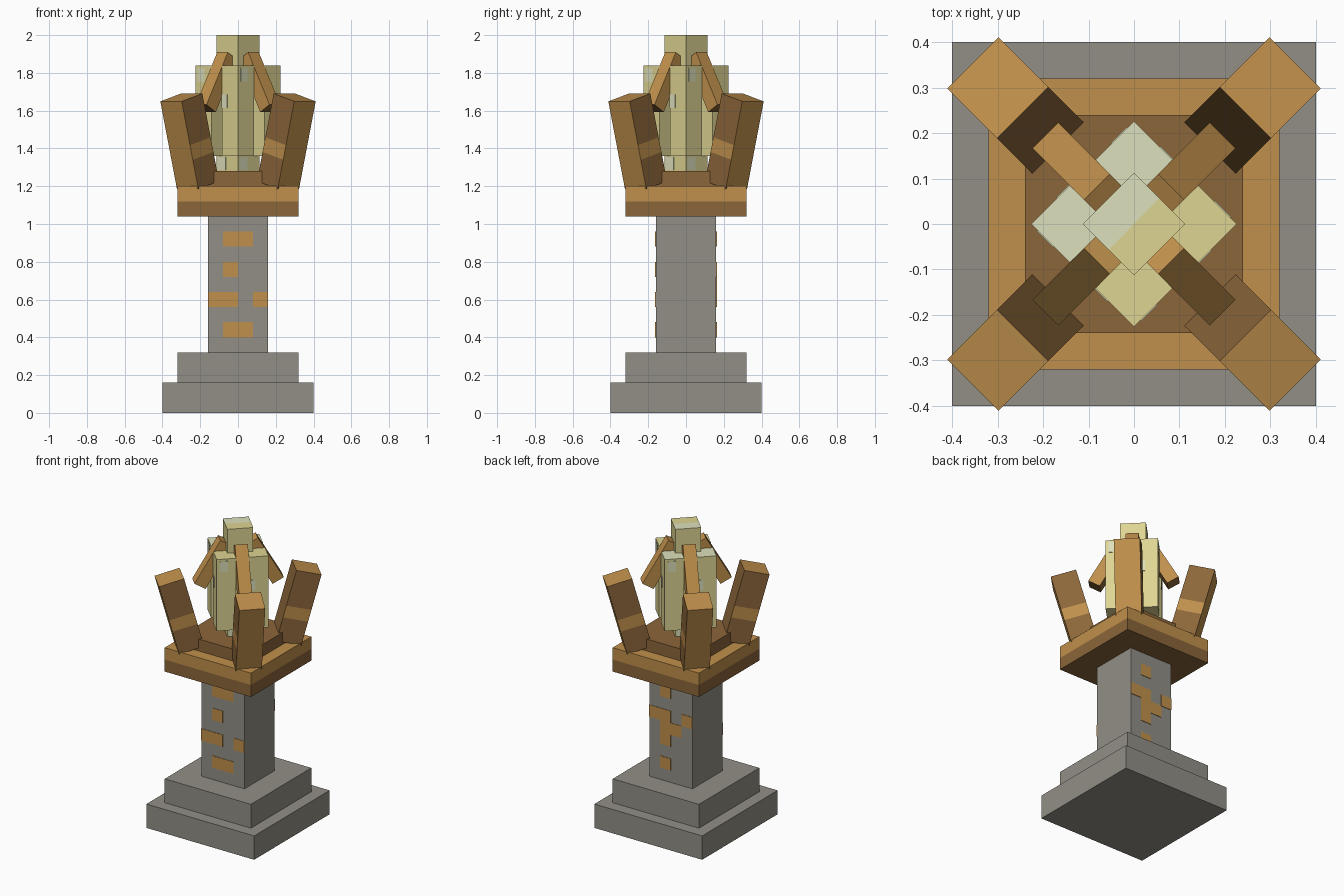
import bpy, bmesh, math
from mathutils import Matrix, Vector

if "Cube" in bpy.data.objects:
    bpy.data.objects.remove(bpy.data.objects["Cube"])


def srgb(r, g, b):
    lin = lambda c: c / 12.92 if c <= 0.04045 else ((c + 0.055) / 1.055) ** 2.4
    return (lin(r / 255), lin(g / 255), lin(b / 255), 1)


def material(name, rgb):
    m = bpy.data.materials.new(name)
    m.diffuse_color = srgb(*rgb)
    m.use_nodes = True
    m.node_tree.nodes["Principled BSDF"].inputs["Base Color"].default_value = m.diffuse_color
    return m


STONE = material("stone_grey", (146, 143, 134))
ORANGE = material("copper_orange", (192, 144, 76))
BROWN = material("aged_brown", (140, 102, 58))
YELLOW = material("crystal_yellow", (222, 213, 146))
PALE = material("crystal_pale", (222, 224, 188))


def box(name, size, centre, mats, matrix=Matrix(), cuts=(), rule=None):
    """Box with optional cutting planes (point, normal) and a face colour rule."""
    bm = bmesh.new()
    bmesh.ops.create_cube(bm, size=1)
    bmesh.ops.scale(bm, vec=size, verts=bm.verts)
    bmesh.ops.translate(bm, vec=centre, verts=bm.verts)
    for point, normal in cuts:
        bmesh.ops.bisect_plane(bm, geom=bm.verts[:] + bm.edges[:] + bm.faces[:],
                               plane_co=point, plane_no=normal)
    bm.normal_update()
    if rule:
        for f in bm.faces:
            f.material_index = rule(f.calc_center_median(), f.normal)
    bm.transform(matrix)
    mesh = bpy.data.meshes.new(name)
    bm.to_mesh(mesh)
    bm.free()
    for m in mats:
        mesh.materials.append(m)
    ob = bpy.data.objects.new(name, mesh)
    bpy.context.collection.objects.link(ob)
    return ob


# Stone pedestal
box("base_slab", (0.8, 0.8, 0.16), (0, 0, 0.08), [STONE])
box("base_step", (0.64, 0.64, 0.16), (0, 0, 0.24), [STONE])
box("column", (0.32, 0.32, 0.72), (0, 0, 0.68), [STONE])

# Copper flecks on the front and back of the column: (x min, x max, z min)
front = [(-0.08, 0.08, 0.88), (-0.08, 0, 0.72), (-0.16, 0, 0.56),
         (0.08, 0.16, 0.56), (-0.08, 0.08, 0.40)]
back = [(0, 0.08, 0.88), (0, 0.16, 0.72), (-0.16, -0.08, 0.72),
        (-0.08, 0.08, 0.64), (0, 0.08, 0.56), (0, 0.08, 0.40)]
for side, flecks in ((-1, front), (1, back)):
    for x0, x1, z0 in flecks:
        box("column_fleck", (x1 - x0, 0.006, 0.08),
            ((x0 + x1) / 2, side * 0.16, z0 + 0.04), [ORANGE])

# Tray: orange upper half and top, brown lower half, raised brown bed
box("tray", (0.64, 0.64, 0.16), (0, 0, 1.12), [ORANGE, BROWN],
    cuts=[((0, 0, 1.12), (0, 0, 1))], rule=lambda c, n: int(c.z < 1.12))
box("tray_bed", (0.48, 0.48, 0.08), (0, 0, 1.24), [BROWN])


# Prongs: x is radial, z runs along the prong
def post_rule(c, n):
    if n.x > 0.5 or n.z > 0.5:
        return 0
    if abs(n.y) > 0.5 and -0.08 < c.z < 0:
        return 0
    return 1


def claw_rule(c, n):
    return int(n.x < -0.5 or n.z < -0.5)


for k in range(4):
    spin = Matrix.Rotation(math.radians(45 + 90 * k), 4, 'Z')
    lean_out = (spin @ Matrix.Translation((0.362, 0, 1.438))
                @ Matrix.Rotation(math.radians(15), 4, 'Y'))
    box("outer_post", (0.16, 0.16, 0.48), (0, 0, 0), [ORANGE, BROWN], lean_out,
        cuts=[((0, 0, z), (0, 0, 1)) for z in (-0.08, 0)], rule=post_rule)
    lean_in = (spin @ Matrix.Translation((0.161, 0, 1.751))
               @ Matrix.Rotation(math.radians(-30), 4, 'Y'))
    box("inner_claw", (0.08, 0.08, 0.32), (0, 0, 0), [ORANGE, BROWN], lean_in,
        rule=claw_rule)

# Crystal cluster, turned 45 degrees; tops are pale toward the back left
turn = Matrix.Rotation(math.radians(45), 4, 'Z')


def crystal_rule(c, n):
    return int(n.z > 0.5 and c.y > 0)


box("centre_crystal", (0.16, 0.16, 0.72), (0, 0, 1.64), [YELLOW, PALE], turn,
    cuts=[((0, 0, 0), (0, 1, 0))], rule=crystal_rule)
for sx in (-1, 1):
    for sy in (-1, 1):
        box("side_crystal", (0.12, 0.12, 0.48), (sx * 0.1, sy * 0.1, 1.60),
            [YELLOW, PALE], turn, rule=crystal_rule)

# Pale facets on the crystal sides, repeated round the cluster
for k in range(4):
    m = Matrix.Rotation(math.radians(45 + 90 * k), 4, 'Z')
    box("pale_facet", (0.05, 0.005, 0.07), (-0.115, -0.16, 1.79), [PALE], m)
    box("pale_facet", (0.005, 0.04, 0.07), (-0.16, -0.06, 1.65), [PALE], m)
    box("pale_facet", (0.06, 0.005, 0.07), (-0.04, -0.08, 1.32), [PALE], m)
